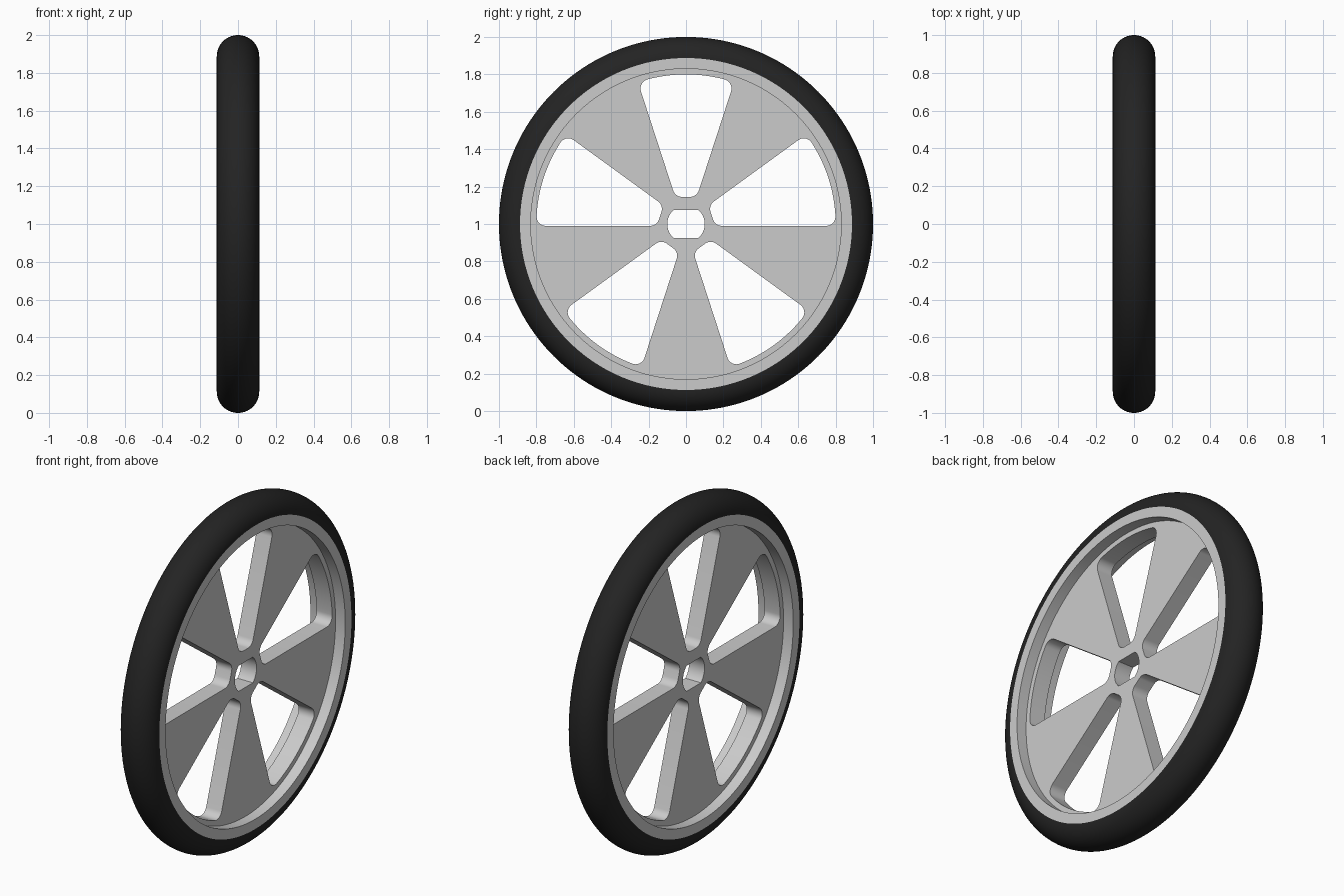
import bpy, bmesh
from math import sin, cos, pi, radians, sqrt, atan2, asin
from mathutils import Matrix

if "Cube" in bpy.data.objects:
    bpy.data.objects.remove(bpy.data.objects["Cube"])

HALF_W = 0.1125          # half width of tyre and rim
SEAT_R = 0.8875          # radius where tyre meets rim
RIM_IN = 0.83            # inner radius of rim
WEB_HALF = 0.05          # half thickness of spoke disc
CENTRE = 1.0


def arc(cx, cy, r, a0, a1, n):
    return [(cx + r * cos(a0 + (a1 - a0) * i / n),
             cy + r * sin(a0 + (a1 - a0) * i / n)) for i in range(n + 1)]


def smooth(obj):
    bpy.ops.object.select_all(action='DESELECT')
    obj.select_set(True)
    bpy.context.view_layer.objects.active = obj
    bpy.ops.object.shade_smooth_by_angle(angle=radians(30))


def lathe(name, profile, segs=160):
    """Revolve a closed (x, radius) profile around the wheel axle."""
    bm = bmesh.new()
    rings = [[bm.verts.new((x, r * cos(2 * pi * i / segs),
                            CENTRE + r * sin(2 * pi * i / segs)))
              for x, r in profile] for i in range(segs)]
    n = len(profile)
    for i in range(segs):
        a, b = rings[i], rings[(i + 1) % segs]
        for j in range(n):
            k = (j + 1) % n
            bm.faces.new((a[j], a[k], b[k], b[j]))
    bmesh.ops.recalc_face_normals(bm, faces=bm.faces)
    me = bpy.data.meshes.new(name)
    bm.to_mesh(me)
    bm.free()
    obj = bpy.data.objects.new(name, me)
    bpy.context.collection.objects.link(obj)
    smooth(obj)
    return obj


# Tyre: half-round section
tyre = lathe("tyre", arc(0, SEAT_R, HALF_W, 0, pi, 28))
rubber = bpy.data.materials.new("black_rubber")
rubber.diffuse_color = (0.017, 0.017, 0.017, 1)
rubber.use_nodes = True
rubber.node_tree.nodes["Principled BSDF"].inputs["Base Color"].default_value = rubber.diffuse_color
tyre.data.materials.append(rubber)

# Rim: rectangular ring flush with the tyre sides
lathe("rim", [(-HALF_W, RIM_IN), (HALF_W, RIM_IN),
              (HALF_W, SEAT_R), (-HALF_W, SEAT_R)])


def slot_outline(inner=0.145, outer=0.80, off=0.01, ri=0.05, ro=0.05):
    """Wedge window with rounded corners, pointing along +y."""
    h = radians(18)
    # inner corner, outer corner, then the outer arc up to the middle
    icx = (off - ri + sin(h) * (inner + ri)) / cos(h)
    half = arc(icx, inner + ri, ri, -pi / 2, -h, 10)
    d, s = off - ro, sqrt((outer - ro) ** 2 - (off - ro) ** 2)
    ocx, ocy = cos(h) * d + sin(h) * s, -sin(h) * d + cos(h) * s
    a = atan2(ocy, ocx)
    half += arc(ocx, ocy, ro, -h, a, 10)
    half += arc(0, 0, outer, a, pi / 2, 10)[1:]
    return half + [(-x, y) for x, y in reversed(half[:-1])]


# Axle hole: circle with two flats
bore_a = asin(0.75)
bore = arc(0, 0, 0.1, -bore_a, bore_a, 14) + arc(0, 0, 0.1, pi - bore_a, pi + bore_a, 14)

# Spoke disc: filled outline with five windows and the axle hole
outlines = [arc(0, 0, RIM_IN + 0.01, 0, 2 * pi, 160)[:-1], bore]
for k in range(5):
    c, s = cos(k * 2 * pi / 5), sin(k * 2 * pi / 5)
    outlines.append([(x * c - y * s, x * s + y * c) for x, y in slot_outline()])

curve = bpy.data.curves.new("spoke_disc", 'CURVE')
curve.dimensions = '2D'
curve.fill_mode = 'BOTH'
curve.extrude = WEB_HALF
for pts in outlines:
    sp = curve.splines.new('POLY')
    sp.points.add(len(pts) - 1)
    for p, (x, y) in zip(sp.points, pts):
        p.co = (x, y, 0, 1)
    sp.use_cyclic_u = True
disc = bpy.data.objects.new("spoke_disc", curve)
bpy.context.collection.objects.link(disc)
bpy.ops.object.select_all(action='DESELECT')
disc.select_set(True)
bpy.context.view_layer.objects.active = disc
bpy.ops.object.convert(target='MESH')
disc = bpy.context.view_layer.objects.active

# Stand the disc upright on the axle and clean it
disc.data.transform(Matrix(((0, 0, 1, 0), (1, 0, 0, 0), (0, 1, 0, CENTRE), (0, 0, 0, 1))))
bm = bmesh.new()
bm.from_mesh(disc.data)
bmesh.ops.remove_doubles(bm, verts=bm.verts, dist=1e-5)
bmesh.ops.recalc_face_normals(bm, faces=bm.faces)
bm.to_mesh(disc.data)
bm.free()
smooth(disc)
